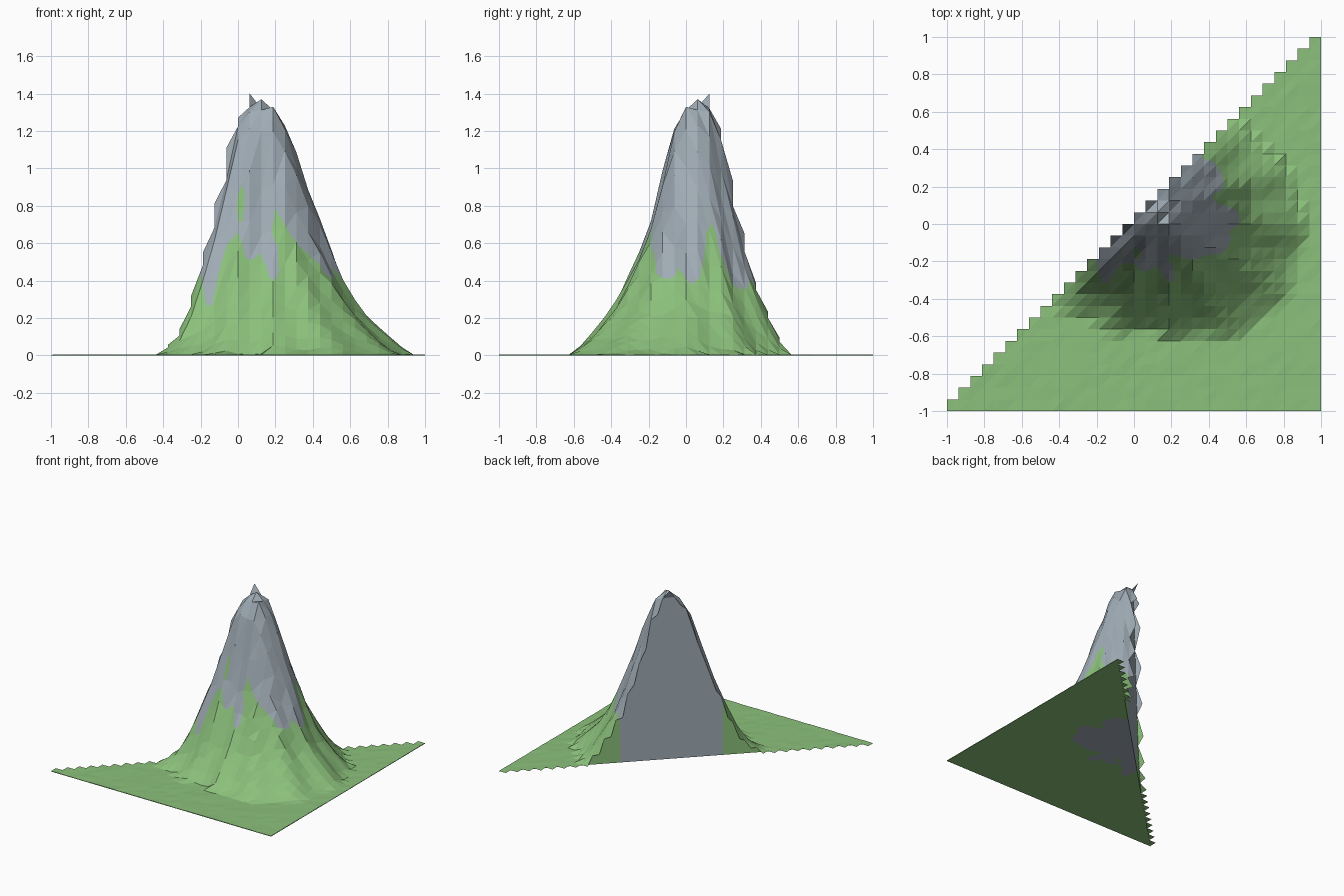
import bpy, math, random
from mathutils import Vector

if "Cube" in bpy.data.objects:
    bpy.data.objects.remove(bpy.data.objects["Cube"])

random.seed(4)
N = 32                      # grid cells per side
H = 2 / N
CX, CY = 0.125, 0.06        # summit

# Contour radii for five compass directions (-135, -90, -45, 0, 45 degrees)
LEVELS = [1.38, 1.3, 1.2, 0.9, 0.6, 0.4, 0.25, 0.1, 0.0]
RADII = [
    [0, .11, .16, .245, .35, .43, .49, .57, .71],
    [0, .08, .13, .18, .26, .36, .435, .55, .63],
    [0, .08, .15, .23, .32, .42, .52, .66, .82],
    [0, .09, .14, .25, .36, .435, .51, .67, .78],
    [0, .085, .125, .20, .305, .37, .46, .545, .64],
]

# Plan outline of the bare rock, with its drips
ROCK = [(-.20, -.10), (-.20, -.21), (-.19, -.25), (-.17, -.31), (-.14, -.32), (-.11, -.27),
        (-.09, -.24), (-.06, -.21), (0, -.21), (.04, -.25), (.08, -.25), (.12, -.23),
        (.15, -.26), (.17, -.30), (.20, -.31), (.22, -.28), (.21, -.22), (.18, -.19),
        (.20, -.16), (.25, -.18), (.32, -.19), (.38, -.17), (.46, -.16), (.50, -.13),
        (.52, -.08), (.51, -.04), (.56, 0), (.57, .03), (.55, .07), (.52, .09),
        (.45, .11), (.42, .135), (.43, .16), (.47, .18), (.48, .22), (.47, .27),
        (.43, .33), (.37, .35), (.34, .42)]


def material(name, rgb):
    m = bpy.data.materials.new(name)
    m.diffuse_color = (*rgb, 1)
    m.use_nodes = True
    m.node_tree.nodes["Principled BSDF"].inputs["Base Color"].default_value = m.diffuse_color
    return m


MATS = [material("grass_green", (.26, .53, .20)), material("rock_grey", (.35, .41, .46))]


def is_rock(x, y):
    if ((x - .015) / .02) ** 2 + ((y + .16) / .03) ** 2 < 1:   # small grass patch
        return 0
    inside = 0
    for (x1, y1), (x2, y2) in zip(ROCK, ROCK[1:] + ROCK[:1]):
        if (y1 > y) != (y2 > y) and x < x1 + (y - y1) * (x2 - x1) / (y2 - y1):
            inside = 1 - inside
    return inside


def height(x, y):
    d = math.hypot(x - CX, y - CY)
    a = math.degrees(math.atan2(y - CY, x - CX))
    u = 0 if a >= 135 else min(max((a + 135) / 45, 0), 4)
    k = min(int(u), 3)
    f = u - k
    radii = [p + (q - p) * f for p, q in zip(RADII[k], RADII[k + 1])]
    d *= 1 + 0.03 * math.sin(math.radians(a) * 14)             # ribs down the slope
    for i in range(len(LEVELS) - 1):
        if d <= radii[i + 1]:
            t = (d - radii[i]) / (radii[i + 1] - radii[i])
            z = LEVELS[i] + (LEVELS[i + 1] - LEVELS[i]) * t
            return max(z * (1 + random.uniform(-.02, .02)), .003)
    return random.uniform(.003, .006)


Z = {}
for i in range(N + 1):
    for j in range(N + 1):
        Z[i, j] = height(-1 + i * H, -1 + j * H)
Z[17, 18] = 1.40            # summit ridge
Z[18, 17] = 1.37
Z[19, 16] = 1.33


def point(i, j, flat=False):
    return Vector((-1 + i * H, -1 + j * H, 0 if flat else Z[i, j]))


def add_triangle(verts, faces, mats, a, b, c):
    """Triangle, cut finely wherever the rock outline may cross it."""
    m = (a + b + c) / 3
    n = 7 if -.3 < m.x < .65 and -.4 < m.y < .5 else 1
    base = len(verts)
    index = {}
    for r in range(n + 1):
        for s in range(n + 1 - r):
            index[r, s] = base + len(index)
            verts.append(a + (b - a) * (r / n) + (c - a) * (s / n))
    for r in range(n):
        for s in range(n - r):
            tris = [(index[r, s], index[r + 1, s], index[r, s + 1])]
            if r + s < n - 1:
                tris.append((index[r + 1, s], index[r + 1, s + 1], index[r, s + 1]))
            for t in tris:
                p = (verts[t[0]] + verts[t[1]] + verts[t[2]]) / 3
                faces.append(t)
                mats.append(is_rock(p.x, p.y))


def make_object(name, verts, faces, mats):
    mesh = bpy.data.meshes.new(name)
    mesh.from_pydata(verts, [], faces)
    for m in MATS:
        mesh.materials.append(m)
    mesh.polygons.foreach_set("material_index", mats)
    mesh.update()
    ob = bpy.data.objects.new(name, mesh)
    bpy.context.collection.objects.link(ob)


# Mountain surface: half the grid, with a stepped diagonal edge
v, f, m = [], [], []
for i in range(N):
    for j in range(i + 1):
        p, q, r, s = point(i, j), point(i + 1, j), point(i + 1, j + 1), point(i, j + 1)
        add_triangle(v, f, m, p, q, r)
        add_triangle(v, f, m, p, r, s)
make_object("mountain_surface", v, f, m)

# Flat underside with a straight diagonal edge
v, f, m = [], [], []
for i in range(N):
    for j in range(i + 1):
        p, q, r, s = [point(*ij, True) for ij in
                      ((i, j), (i + 1, j), (i + 1, j + 1), (i, j + 1))]
        add_triangle(v, f, m, p, r, q)
        if j < i:
            add_triangle(v, f, m, p, s, r)
make_object("underside", v, f, m)

# Upright cut wall along the diagonal, and thin rims on the two straight sides
v, f, m = [], [], []


def strip(a, b, cuts):
    for k in range(cuts):
        p, q = a.lerp(b, k / cuts), a.lerp(b, (k + 1) / cuts)
        n = len(v)
        v.extend([Vector((p.x, p.y, 0)), Vector((q.x, q.y, 0)), q, p])
        f.append((n, n + 1, n + 2, n + 3))
        m.append(1 if -.20 < (p.x + q.x) / 2 < .355 and abs(p.x - p.y) < .01 else 0)


for i in range(N):
    strip(point(i + 1, i + 1), point(i, i), 6)
    strip(point(i, 0), point(i + 1, 0), 1)
    strip(point(N, i), point(N, i + 1), 1)
make_object("cut_wall", v, f, m)
